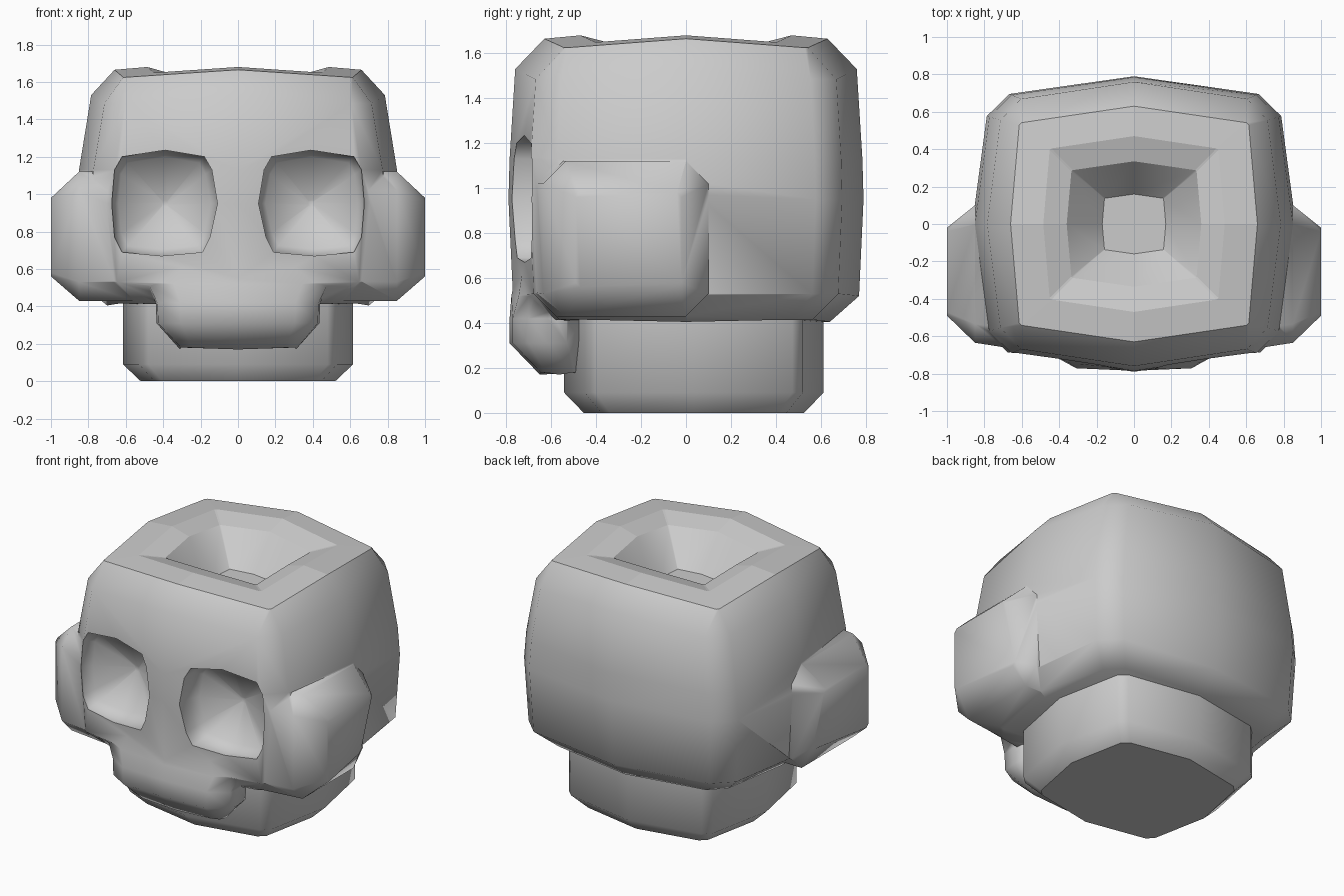
import bpy, bmesh, math

cube = bpy.data.objects.get("Cube")
if cube:
    bpy.data.objects.remove(cube, do_unlink=True)

bone = bpy.data.materials.new("plain grey")
bone.use_nodes = True
bone.diffuse_color = (0.6, 0.6, 0.6, 1)
bone.node_tree.nodes["Principled BSDF"].inputs["Base Color"].default_value = (0.6, 0.6, 0.6, 1)


def loft(name, rings):
    """Skin a list of equal-length point rings and cap both ends."""
    bm = bmesh.new()
    loops = [[bm.verts.new(p) for p in ring] for ring in rings]
    for a, b in zip(loops, loops[1:]):
        for i in range(len(a)):
            j = (i + 1) % len(a)
            bm.faces.new((a[i], a[j], b[j], b[i]))
    bm.faces.new(loops[0])
    bm.faces.new(loops[-1])
    bmesh.ops.recalc_face_normals(bm, faces=bm.faces)
    mesh = bpy.data.meshes.new(name)
    bm.to_mesh(mesh)
    bm.free()
    ob = bpy.data.objects.new(name, mesh)
    bpy.context.collection.objects.link(ob)
    mesh.materials.append(bone)
    return ob


def ring(hx, hy, z, lift=0.0, cy=0.0, a=(.77, .88), b=(.91, .73)):
    """Bulging square with cut corners; lift raises the corners."""
    quad = [(1, 0, 0), (b[0], b[1], lift), (a[0], a[1], lift), (0, 1, 0)]
    pts = quad + [(-x, y, l) for x, y, l in quad[-2::-1]]
    pts += [(x, -y, l) for x, y, l in pts[-2:0:-1]]
    return [(x * hx, cy + y * hy, z + l) for x, y, l in pts]


def combine(target, part, operation):
    """Apply a boolean with a part and remove the part."""
    mod = target.modifiers.new("combine", "BOOLEAN")
    mod.operation = operation
    mod.solver = "EXACT"
    mod.object = part
    bpy.context.view_layer.objects.active = target
    bpy.ops.object.modifier_apply(modifier=mod.name)
    bpy.data.objects.remove(part, do_unlink=True)


def smooth(ob, angle):
    bpy.ops.object.select_all(action="DESELECT")
    ob.select_set(True)
    bpy.context.view_layer.objects.active = ob
    bpy.ops.object.shade_smooth_by_angle(angle=math.radians(angle))


# Skull shell, running over the rim and down into the crown hollow
tight = dict(a=(.91, .86), b=(.93, .84))
head = loft("head", [
    ring(.70, .64, .405, .01),
    ring(.84, .77, .52, .01),
    ring(.865, .79, .95),
    ring(.85, .785, 1.13),
    ring(.785, .76, 1.53, -.045),
    ring(.66, .63, 1.665, -.04, **tight),
    ring(.485, .47, 1.68, -.03, **tight),
    ring(.36, .335, 1.645, -.025, **tight),
    ring(.17, .16, 1.43, 0, **tight),
])


# Cheek blocks, lofted outward along x; tuck pulls the lower back corner in
def cheek_ring(x, y0, y1, z0, z1, c, tuck=0.0):
    return [(x, y0 + c, z0), (x - tuck, y1 - c, z0), (x - tuck, y1, z0 + c), (x, y1, z1 - c),
            (x, y1 - c, z1), (x, y0 + c, z1), (x, y0, z1 - c), (x, y0, z0 + c)]


for side in (1, -1):
    cheek = loft("cheek", [
        cheek_ring(side * .40, -.705, .1, .43, 1.13, .11),
        cheek_ring(side * .85, -.635, .1, .43, 1.12, .1),
        cheek_ring(side * 1.0, -.49, -.02, .56, .98, .02, side * .08),
    ])
    combine(head, cheek, "UNION")

# Upper jaw, growing out of the face
jaw = dict(cy=-.615, a=(.7, .92), b=(.98, .5))
flare = dict(cy=-.615, a=(.7, .8), b=(.98, .4))
muzzle = loft("upper_jaw", [
    ring(.36, .12, .74, **flare),
    ring(.49, .162, .52, **flare),
    ring(.44, .17, .42, **jaw),
    ring(.435, .17, .31, **jaw),
    ring(.31, .085, .17, .01, cy=-.565, a=(.8, .95), b=(.98, .7)),
])
combine(head, muzzle, "UNION")

# Eye sockets, cut as tapering pits
rim = [(.27, .18), (.23, .25), (0, .285), (-.21, .25), (-.25, .18), (-.28, 0),
       (-.24, -.18), (-.2, -.26), (.02, -.28), (.23, -.26), (.27, -.18), (.285, 0)]
for side in (-1, 1):
    steps = [(-.9, 1.0), (-.67, 1.0), (-.61, .87), (-.5, .06)]
    cutter = loft("socket_cutter", [
        [(side * (.39 + x * s), y, .95 + z * s) for x, z in rim] for y, s in steps])
    combine(head, cutter, "DIFFERENCE")
smooth(head, 62)

# The stepped crown rim and hollow floor are faceted
for face in head.data.polygons:
    c = face.center
    in_crown = c.z > 1.4 and abs(c.x) < .6 and abs(c.y) < .57
    if in_crown and (c.z > 1.6 or c.z < 1.45):
        face.use_smooth = False

# Lower jaw block
cut = dict(cy=.035, a=(.78, .84), b=(.86, .76))
base = loft("lower_jaw", [
    ring(.52, .49, 0, **cut),
    ring(.615, .577, .09, **cut),
    ring(.615, .577, .5, **cut),
])
smooth(base, 46)
for face in base.data.polygons:
    face.use_smooth = face.center.z > .01
